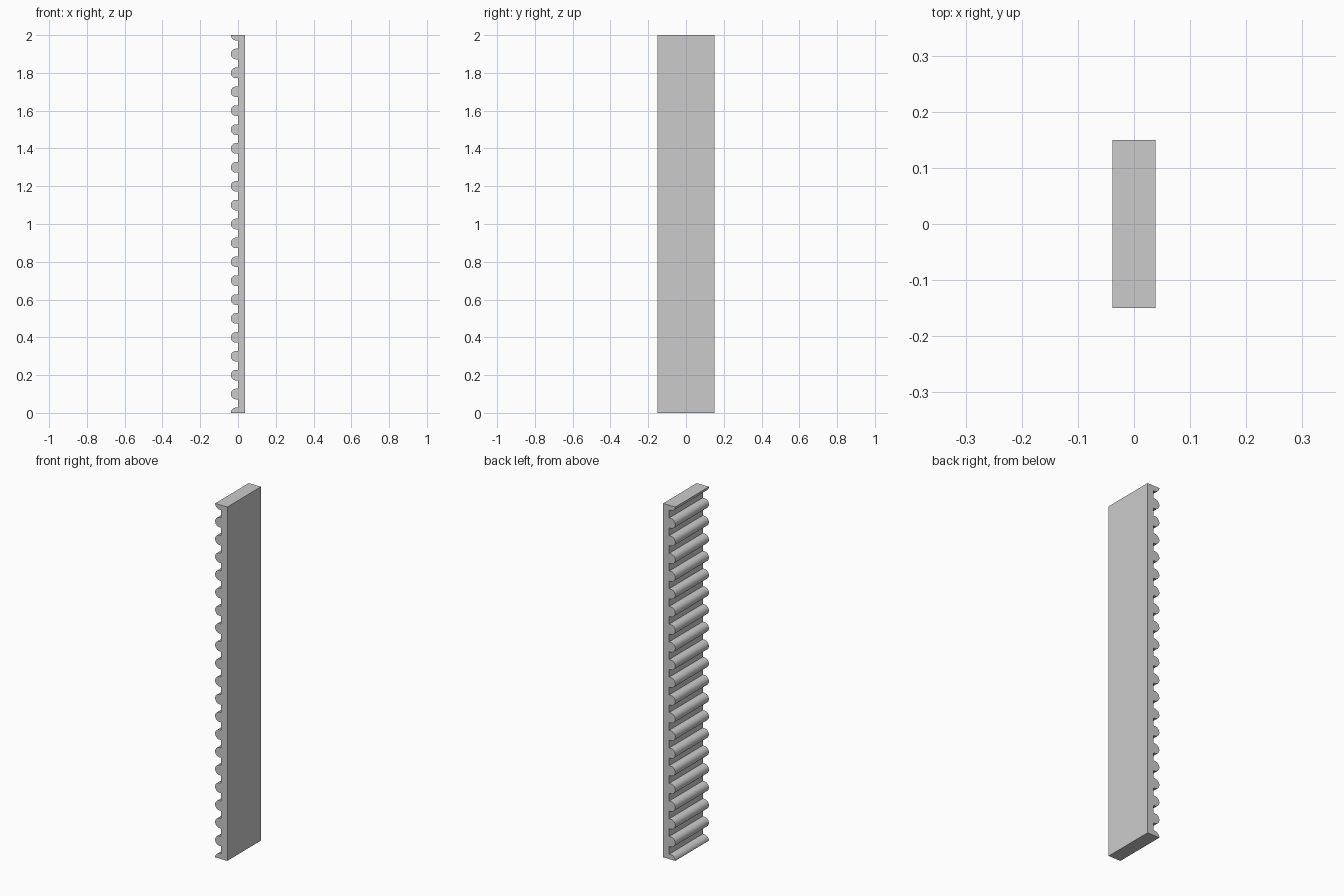
import bpy, bmesh, math

if "Cube" in bpy.data.objects:
    bpy.data.objects.remove(bpy.data.objects["Cube"])

LENGTH, HALF_WIDTH, PITCH = 2.0, 0.15, 0.1
BACK_X, ROOT_X, TIP_X, RADIUS = 0.038, 0.0, -0.038, 0.028
CENTRE_X = TIP_X + RADIUS
STEPS = 16

# Side profile: flat back, then a row of round-nosed teeth (half teeth at both ends)
profile = [(BACK_X, 0.0), (BACK_X, LENGTH)]
count = round(LENGTH / PITCH)
for i in range(count, -1, -1):
    zc = i * PITCH
    first = STEPS // 2 if i == count else 0
    last = STEPS // 2 if i == 0 else STEPS
    if i < count:
        profile.append((ROOT_X, zc + RADIUS))
    for s in range(first, last + 1):
        a = math.pi / 2 + math.pi * s / STEPS
        profile.append((CENTRE_X + RADIUS * math.cos(a), zc + RADIUS * math.sin(a)))
    if i > 0:
        profile.append((ROOT_X, zc - RADIUS))

# Extrude the profile across the width
bm = bmesh.new()
face = bm.faces.new([bm.verts.new((x, -HALF_WIDTH, z)) for x, z in profile])
result = bmesh.ops.extrude_face_region(bm, geom=[face])
moved = [g for g in result["geom"] if isinstance(g, bmesh.types.BMVert)]
bmesh.ops.translate(bm, verts=moved, vec=(0, 2 * HALF_WIDTH, 0))
bmesh.ops.recalc_face_normals(bm, faces=bm.faces)
mesh = bpy.data.meshes.new("toothed_rack")
bm.to_mesh(mesh)
bm.free()

rack = bpy.data.objects.new("toothed_rack", mesh)
bpy.context.collection.objects.link(rack)
bpy.context.view_layer.objects.active = rack
rack.select_set(True)
bpy.ops.object.shade_smooth_by_angle(angle=math.radians(30))
